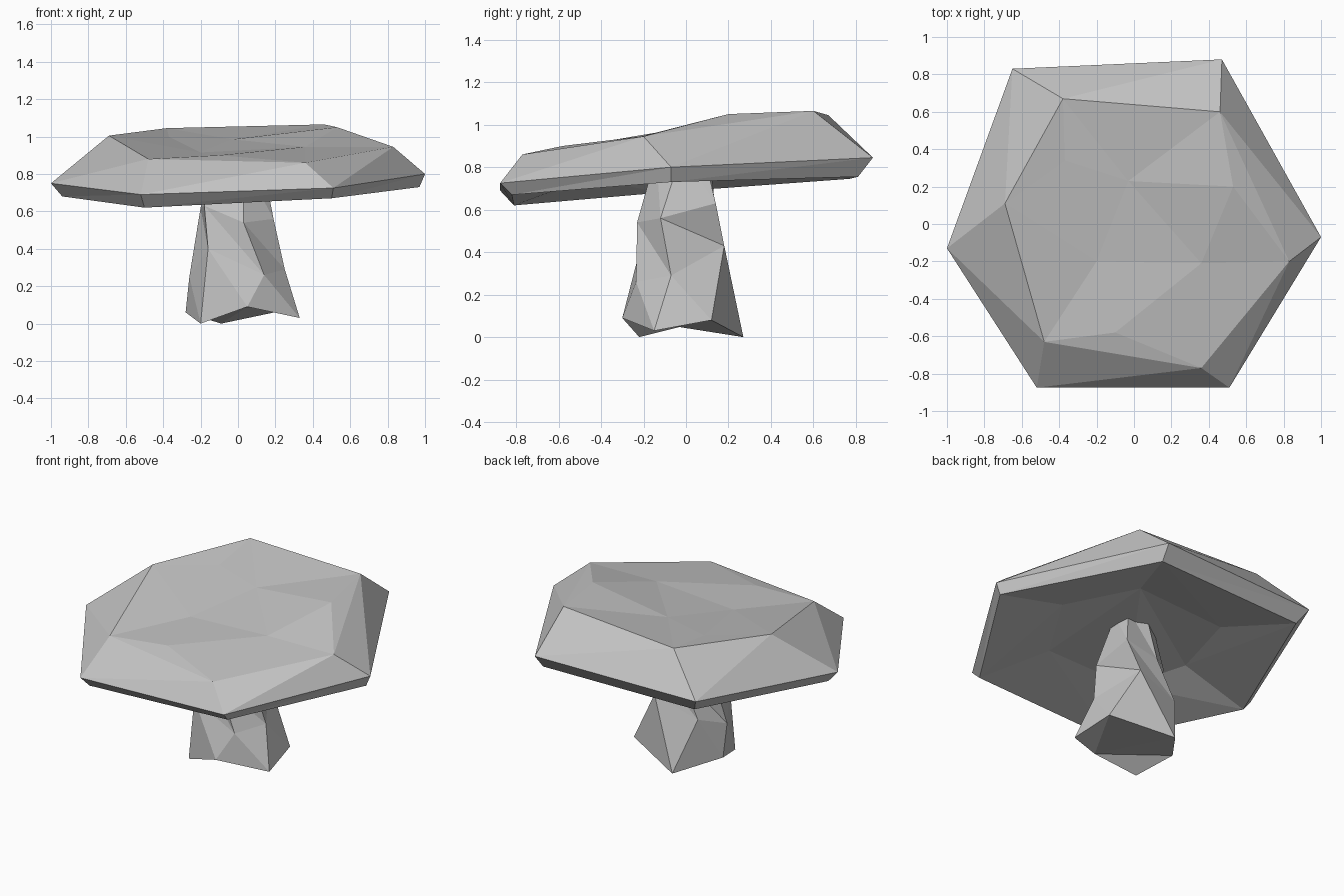
import bpy
import bmesh
from mathutils import Vector
from mathutils.geometry import delaunay_2d_cdt

cube = bpy.data.objects.get("Cube")
if cube:
    bpy.data.objects.remove(cube, do_unlink=True)

GREY = (0.55, 0.55, 0.55, 1)
stone = bpy.data.materials.new("grey stone")
stone.use_nodes = True
stone.diffuse_color = GREY
stone.node_tree.nodes["Principled BSDF"].inputs["Base Color"].default_value = GREY


def add_ring(bm, points):
    return [bm.verts.new(p) for p in points]


def bridge(bm, first, second):
    """Join two rings with triangles; diagonals lead on to the second ring."""
    n = len(first)
    for i in range(n):
        j = (i + 1) % n
        bm.faces.new((first[i], first[j], second[j]))
        bm.faces.new((first[i], second[j], second[i]))


def fill(bm, ring, inner=()):
    """Close a ring with triangles through its inner points."""
    verts = ring + list(inner)
    n = len(ring)
    flat = [Vector(v.co.xy) for v in verts]
    border = [(i, (i + 1) % n) for i in range(n)]
    result = delaunay_2d_cdt(flat, border, [], 1, 1e-5)
    for tri in result[2]:
        bm.faces.new([verts[result[3][i][0]] for i in tri])


def finish(bm, name):
    bmesh.ops.recalc_face_normals(bm, faces=bm.faces)
    mesh = bpy.data.meshes.new(name)
    bm.to_mesh(mesh)
    bm.free()
    mesh.materials.append(stone)
    obj = bpy.data.objects.new(name, mesh)
    bpy.context.collection.objects.link(obj)


# Cap: hollow underside, rim band, sloping sides and faceted crown
bm = bmesh.new()
hollow = add_ring(bm, [(.5, -.06, .83), (.26, .37, .84), (-.37, .35, .82),
                       (-.48, -.1, .8), (-.3, -.42, .74), (.29, -.43, .76)])
lip = add_ring(bm, [(.97, -.07, .73), (.46, .81, .755), (-.6, .77, .745),
                    (-.94, -.12, .68), (-.5, -.81, .62), (.5, -.82, .67)])
rim = add_ring(bm, [(1, -.07, .8), (.47, .88, .845), (-.65, .83, .83),
                    (-1, -.13, .75), (-.52, -.875, .69), (.51, -.875, .725)])
crown = add_ring(bm, [(.83, -.2, .945), (.46, .6, 1.065), (-.38, .67, 1.045),
                      (-.69, .11, 1.005), (-.48, -.63, .88), (.36, -.77, .86)])
dents = add_ring(bm, [(-.37, .34, 1.0), (-.03, .23, .985), (.53, .2, 1.05),
                      (.36, -.21, .945), (-.2, -.2, .915), (-.1, -.58, .9)])
fill(bm, hollow)
bridge(bm, lip, hollow)
bridge(bm, lip, rim)
bridge(bm, rim, crown)
fill(bm, crown, dents)
finish(bm, "mushroom_cap")

# Stem: irregular six-sided column that narrows into the cap
bm = bmesh.new()
foot = add_ring(bm, [(.33, -.15, .03), (.29, .12, .08), (-.09, .27, 0),
                     (-.28, .02, .06), (-.2, -.22, 0), (.05, -.3, .09)])
waist = add_ring(bm, [(.25, -.07, .29), (.1, .18, .43), (-.19, .15, .33),
                      (-.26, -.05, .25), (-.16, -.22, .4), (.14, -.235, .26)])
neck = add_ring(bm, [(.19, -.12, .56), (.17, .14, .63), (-.06, .14, .58),
                     (-.2, .03, .62), (-.18, -.18, .63), (.03, -.23, .54)])
tip = add_ring(bm, [(.13, -.02, .87), (.11, .08, .88), (0, .11, .88),
                    (-.12, .03, .87), (-.12, -.12, .86), (.03, -.14, .86)])
for low, high in ((foot, waist), (waist, neck), (neck, tip)):
    bridge(bm, high, low)
fill(bm, foot)
fill(bm, tip)
finish(bm, "mushroom_stem")
